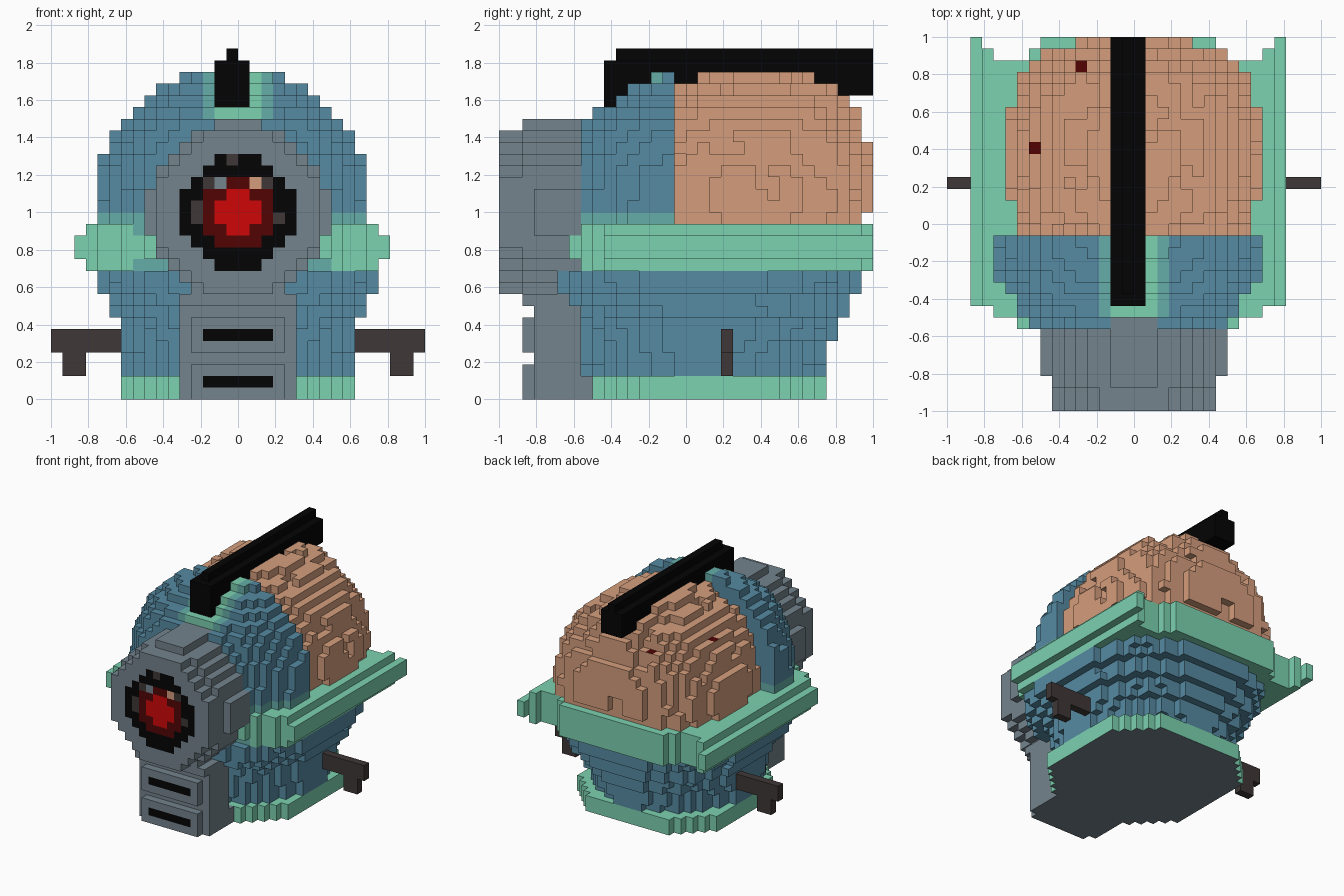
import bpy, bmesh, math

if "Cube" in bpy.data.objects:
    bpy.data.objects.remove(bpy.data.objects["Cube"], do_unlink=True)

U = 1 / 16  # edge of one cube cell

PALETTE = {
    "blue": (86, 138, 162), "teal": (102, 174, 168), "green": (124, 210, 177),
    "peach": (213, 158, 125), "grey": (116, 131, 140), "black": (4, 4, 4),
    "brown": (63, 55, 55), "red": (207, 7, 7), "dark red": (82, 4, 4),
}


def linear(c):
    c /= 255
    return c / 12.92 if c <= 0.04045 else ((c + 0.055) / 1.055) ** 2.4


mats = {}
for name, rgb in PALETTE.items():
    m = bpy.data.materials.new(name)
    m.use_nodes = True
    col = tuple(linear(c) for c in rgb) + (1,)
    m.diffuse_color = col
    bsdf = m.node_tree.nodes["Principled BSDF"]
    bsdf.inputs["Base Color"].default_value = col
    bsdf.inputs["Roughness"].default_value = 0.8
    mats[name] = m

owner = {}   # cell -> part name
parts = {}   # part name -> colour rule (cell, normal) -> colour name


def part(name, colour, *regions):
    """Claim free cells. A region is (x0, x1, y0, y1, z0, z1[, test])."""
    parts[name] = colour if callable(colour) else (lambda c, n: colour)
    for x0, x1, y0, y1, z0, z1, *test in regions:
        for x in range(x0, x1):
            for y in range(y0, y1):
                for z in range(z0, z1):
                    if not test or test[0](x, y, z):
                        owner.setdefault((x, y, z), name)


def disc(x, z):
    """Squared distance of a cell from the eye axis."""
    return (x + 0.5) ** 2 + (z + 0.5 - 16) ** 2


# Crest along the top
part("crest", "black", (-2, 1, -7, 16, 26, 29), (-2, 1, -7, -5, 25, 26),
     (-1, 0, -6, 16, 29, 30))

# Eye housing with the painted eye on its front
GLINTS = {(-3, 18): "brown", (-2, 18): "grey", (1, 18): "peach", (2, 18): "brown",
          (-1, 20): "brown", (-4, 15): "brown", (-4, 16): "brown", (3, 15): "brown"}


def eye_colour(c, n):
    x, y, z = c
    if n[1] != -1 or y != -16:
        return "grey"
    if (x, z) in GLINTS:
        return GLINTS[x, z]
    d = disc(x, z)
    return "red" if d < 3 else "dark red" if d < 9 else "black" if d < 23 else "grey"


def in_housing(x, y, z):
    if y == -14 and not -7 <= x < 7:
        return False
    return disc(x, z) < 60 and (y < -9 or z > 21)


part("eye_housing", eye_colour,
     (-7, 7, -16, -14, 9, 23, lambda x, y, z: disc(x, z) < 49),
     (-8, 8, -14, -8, 8, 24, in_housing))


# Front panel with two slotted plates
def panel_colour(c, n):
    slot = n[1] == -1 and -3 <= c[0] < 3 and c[2] in (1, 5)
    return "black" if slot else "grey"


part("front_panel", panel_colour, (-5, 5, -13, -9, 0, 9), (-5, 5, -9, -8, 0, 2),
     (-4, 4, -14, -13, 0, 3), (-4, 4, -14, -13, 4, 7), (-5, 5, -14, -13, 8, 9))


# Rim: wider middle band, horned corners at the back
def in_rim(x, y, z):
    a, mid = abs(x + 1), z in (12, 13)
    if a > (13 if mid else 12):
        return False
    back = {13: 16, 12: 15, 8: 15}.get(a, 14 if a > 8 else 16)
    front = -7 if a > 11 else -8 if a > 9 else -10 if mid and -8 <= x < 8 else -9
    return front <= y < back


def rim_colour(c, n):
    blend = c[1] < -7 and abs(c[0] + 1) < 9 and c[2] in (11, 14)
    return "teal" if blend else "green"


part("rim", rim_colour, (-14, 13, -10, 16, 11, 15, in_rim))


# Wrinkled brain, blunt at the back
def in_brain(x, y, z):
    r = math.hypot((x + 0.5) / 10.85, (z - 17) / 10.6)
    d = r ** 2.8 + abs((y - 6) / (9.4 if y > 6 else 11.5)) ** 2.8
    groove = math.sin(0.7 * x + 2 * math.sin(0.4 * y)) * math.sin(0.6 * z + 0.5 * y)
    return d < (0.84 if groove > 0.72 else 1) and (y < 15 or z > 15)


def brain_colour(c, n):
    return "dark red" if n[2] == 1 and c[:2] in ((-5, 13), (-9, 6)) else "peach"


part("brain", brain_colour, (-12, 12, -1, 16, 15, 28, in_brain))


# Front shell of the dome, bevelled towards the eye
def in_shell(x, y, z):
    h = max(0, z - 16.5)
    d = ((x + 1) / 11.7) ** 2 + ((y + 1.5) / 10.3) ** 2 + (h / 11.3) ** 2
    return d < 1 and z < 29.2 + 0.6 * y


def shell_colour(c, n):
    x, y, z = c
    if z > 22 and -2 <= x <= 1:
        return "green"
    return "teal" if z == 15 or (z > 23 and x in (-3, 2)) else "blue"


part("front_shell", shell_colour, (-12, 11, -9, -1, 15, 28, in_shell))


# Bowl under the rim: rounder at the bottom, wider and squarer at the top
def in_oval(x, y, rx, y0, y1, p):
    cy, ry = (y0 + y1) / 2, (y1 - y0) / 2
    return abs((x + 0.5) / rx) ** p + abs((y + 0.5 - cy) / ry) ** p < 1


def in_bowl(x, y, z):
    step = max(0, (z - 3) // 2)
    front = -11.4 if z > 7 else -9
    return in_oval(x, y, 10 + max(0, step - 1), front, 12 + step, 1.7 + 0.12 * (z - 2))


part("bowl", "blue", (-12, 12, -11, 16, 2, 11, in_bowl))

# Base ring with a grey underside
part("base", lambda c, n: "grey" if n[2] == -1 and c[2] == 0 else "green",
     (-10, 10, -8, 12, 0, 2, lambda x, y, z: in_oval(x, y, 10.1, -8.1, 12.1, 3)))

# Side handles, mirrored
part("left_handle", "brown", (9, 16, 3, 4, 4, 6), (13, 15, 3, 4, 2, 4))
part("right_handle", "brown", (-16, -9, 3, 4, 4, 6), (-15, -13, 3, 4, 2, 4))

NORMALS = [(1, 0, 0), (-1, 0, 0), (0, 1, 0), (0, -1, 0), (0, 0, 1), (0, 0, -1)]


def build(name, rule):
    """Make a mesh from the exposed cell faces of one part."""
    bm, verts, slots = bmesh.new(), {}, []
    for c in [k for k, v in owner.items() if v == name]:
        for n in NORMALS:
            if tuple(a + b for a, b in zip(c, n)) in owner:
                continue
            ax = next(i for i in range(3) if n[i])
            u, v = (ax + 1) % 3, (ax + 2) % 3
            ring = [(0, 0), (1, 0), (1, 1), (0, 1)]
            corners = []
            for du, dv in (ring if n[ax] > 0 else ring[::-1]):
                p = list(c)
                p[ax] += n[ax] > 0
                p[u] += du
                p[v] += dv
                p = tuple(p)
                if p not in verts:
                    verts[p] = bm.verts.new([k * U for k in p])
                corners.append(verts[p])
            face = bm.faces.new(corners)
            colour = rule(c, n)
            if colour not in slots:
                slots.append(colour)
            face.material_index = slots.index(colour)
    mesh = bpy.data.meshes.new(name)
    bm.to_mesh(mesh)
    bm.free()
    for s in slots:
        mesh.materials.append(mats[s])
    bpy.context.collection.objects.link(bpy.data.objects.new(name, mesh))


for part_name, colour_rule in parts.items():
    build(part_name, colour_rule)
